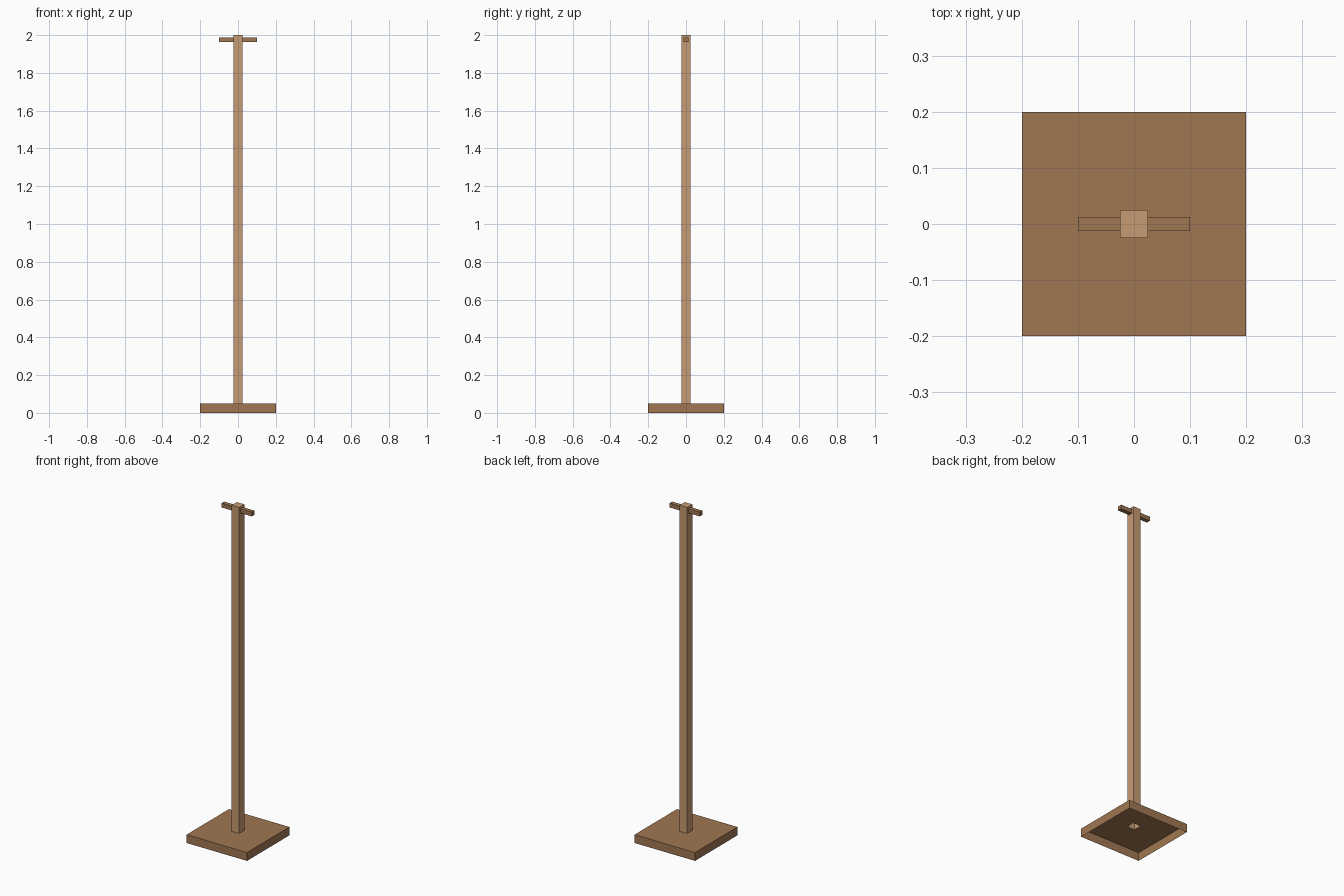
import bpy, bmesh
from mathutils import Matrix, Vector

if "Cube" in bpy.data.objects:
    bpy.data.objects.remove(bpy.data.objects["Cube"])


def material(name, rgb):
    m = bpy.data.materials.new(name)
    m.diffuse_color = (*rgb, 1.0)
    m.use_nodes = True
    m.node_tree.nodes["Principled BSDF"].inputs["Base Color"].default_value = m.diffuse_color
    return m


dark_wood = material("dark_wood", (0.352, 0.186, 0.085))
light_wood = material("light_wood", (0.565, 0.328, 0.168))


def box(name, lo, hi, mat, open_dirs=(), hole=None):
    """Box from lo to hi; faces towards open_dirs are removed.
    hole = margin of a square opening cut in the top face."""
    lo, hi = Vector(lo), Vector(hi)
    bm = bmesh.new()
    size = Matrix.Diagonal((*(hi - lo), 1.0))
    bmesh.ops.create_cube(bm, size=1.0, matrix=Matrix.Translation((lo + hi) / 2) @ size)
    bm.normal_update()
    if hole:
        top = [f for f in bm.faces if f.normal.z > 0.9]
        bmesh.ops.inset_region(bm, faces=top, thickness=hole, use_even_offset=True)
        bmesh.ops.delete(bm, geom=top, context='FACES')
    gone = [f for f in bm.faces if any(f.normal.dot(Vector(d)) > 0.9 for d in open_dirs)]
    if gone:
        bmesh.ops.delete(bm, geom=gone, context='FACES')
    me = bpy.data.meshes.new(name)
    bm.to_mesh(me)
    bm.free()
    me.materials.append(mat)
    ob = bpy.data.objects.new(name, me)
    bpy.context.collection.objects.link(ob)
    return ob


# Square foot, open underneath, with an opening below the post
box("base", (-0.2, -0.2, 0), (0.2, 0.2, 0.05), dark_wood, [(0, 0, -1)], hole=0.175)

# Upright post, open at its bottom end
box("post", (-0.025, -0.025, 0.05), (0.025, 0.025, 2.0), light_wood, [(0, 0, -1)])

# Peg on each side of the post near the top
for side, s in (("left", -1), ("right", 1)):
    x0, x1 = sorted((0.025 * s, 0.1 * s))
    box(side + "_peg", (x0, -0.0125, 1.9625), (x1, 0.0125, 1.9875), dark_wood, [(-s, 0, 0)])
